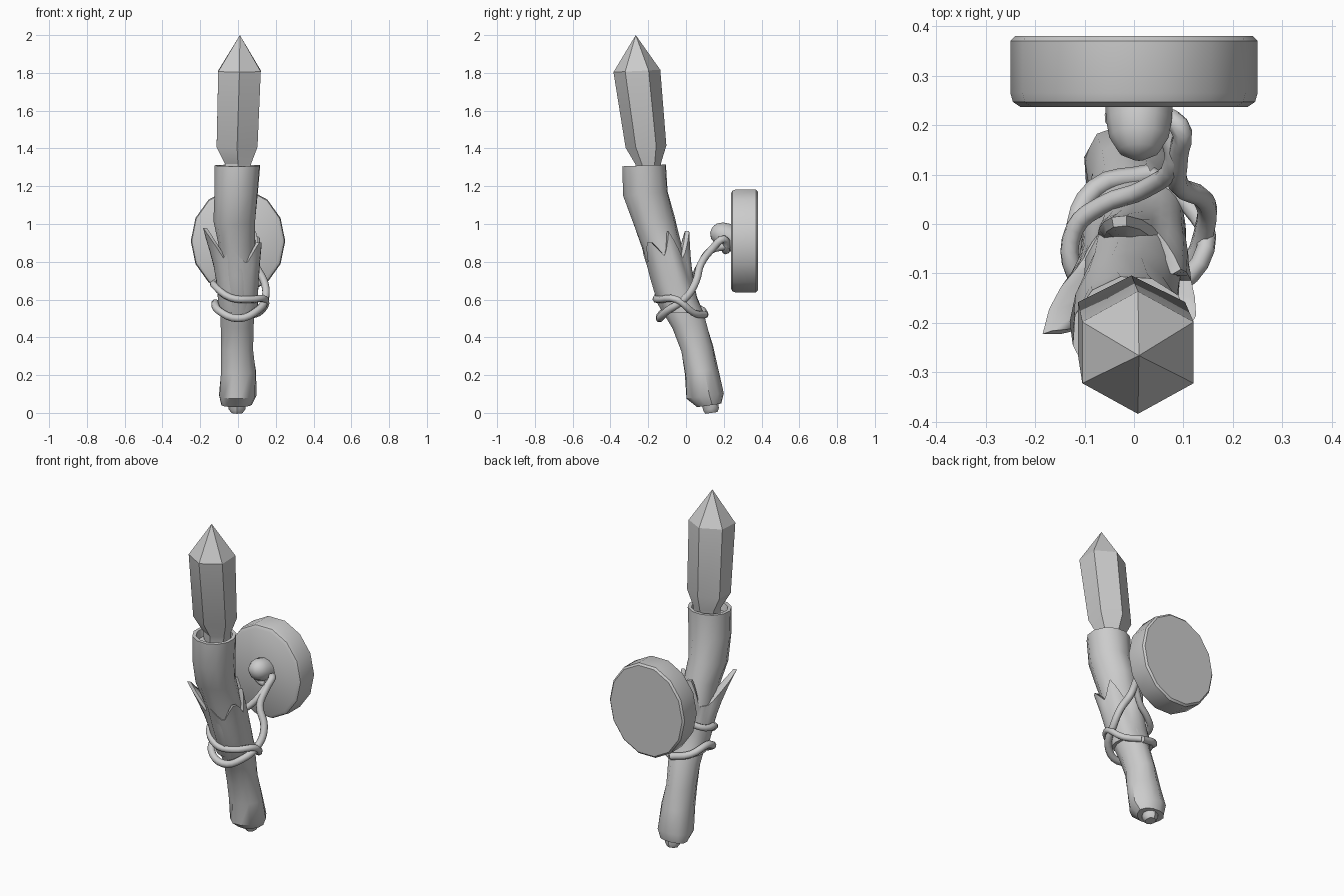
import bpy, bmesh, math
from mathutils import Vector

cube = bpy.data.objects.get("Cube")
if cube:
    bpy.data.objects.remove(cube, do_unlink=True)

grey = bpy.data.materials.new("plain grey")
grey.use_nodes = True
grey.diffuse_color = (0.6, 0.6, 0.6, 1)
grey.node_tree.nodes["Principled BSDF"].inputs["Base Color"].default_value = (0.6, 0.6, 0.6, 1)


def finish(obj, angle):
    obj.data.materials.append(grey)
    bpy.ops.object.select_all(action='DESELECT')
    obj.select_set(True)
    bpy.context.view_layer.objects.active = obj
    bpy.ops.object.shade_smooth_by_angle(angle=math.radians(angle))
    return obj


def loft(name, rings, angle=40, caps=(True, True)):
    """Skin a list of equally long point rings."""
    bm = bmesh.new()
    loops = [[bm.verts.new(p) for p in ring] for ring in rings]
    n = len(loops[0])
    for low, high in zip(loops, loops[1:]):
        for i in range(n):
            j = (i + 1) % n
            bm.faces.new((low[i], low[j], high[j], high[i]))
    if caps[0]:
        bm.faces.new(loops[0][::-1])
    if caps[1]:
        bm.faces.new(loops[-1])
    bmesh.ops.remove_doubles(bm, verts=bm.verts, dist=0.0005)
    bmesh.ops.recalc_face_normals(bm, faces=bm.faces)
    mesh = bpy.data.meshes.new(name)
    bm.to_mesh(mesh)
    bm.free()
    obj = bpy.data.objects.new(name, mesh)
    bpy.context.collection.objects.link(obj)
    return finish(obj, angle)


def oval(n, z, x, y, rx, ry, start=0.0, tilt=0.0, lumps=0.0):
    """One ring; tilt slopes it from front to back."""
    ring = []
    for i in range(n):
        a = start + math.tau * i / n
        k = 1 + lumps * math.sin(3 * a + 9 * z)
        dy = ry * k * math.sin(a)
        ring.append((x + rx * k * math.cos(a), y + dy, z + tilt * dy))
    return ring


# Wooden shaft: z, x, y, rx, ry, slope
shaft = [(0.04, -0.01, 0.125, 0.08, 0.065, 0.15), (0.09, -0.005, 0.103, 0.1, 0.1, 0.15),
         (0.22, 0.0, 0.08, 0.094, 0.088, 0.15), (0.34, -0.005, 0.055, 0.085, 0.085, 0.2),
         (0.47, 0.0, 0.015, 0.088, 0.088, 0.25), (0.6, 0.0, -0.045, 0.098, 0.1, 0.25),
         (0.75, 0.0, -0.09, 0.1, 0.102, 0.25), (0.9, -0.01, -0.135, 0.1, 0.1, 0.25),
         (1.02, -0.02, -0.175, 0.11, 0.11, 0.2), (1.16, -0.01, -0.215, 0.117, 0.12, 0.1),
         (1.31, -0.003, -0.222, 0.123, 0.118, 0.04)]
rings = [oval(12, z, x, y, rx, ry, 0.2, t, 0.06 if z < 1.1 else 0)
         for z, x, y, rx, ry, t in shaft]
# Hollow socket at the top
rings.append(oval(12, 1.31, -0.003, -0.222, 0.102, 0.098, 0.2, 0.04))
rings.append(oval(12, 1.265, -0.003, -0.22, 0.095, 0.09, 0.2, 0.04))
loft("wooden_shaft", rings)

# Nub under the shaft
loft("bottom_nub", [oval(8, 0.0, -0.005, 0.135, 0.03, 0.032, tilt=0.15),
                    oval(8, 0.02, -0.005, 0.132, 0.045, 0.042, tilt=0.15),
                    oval(8, 0.07, -0.005, 0.125, 0.045, 0.042, tilt=0.15)])


def shaft_centre(z):
    for low, high in zip(shaft, shaft[1:]):
        if z <= high[0]:
            t = (z - low[0]) / (high[0] - low[0])
            return low[1] + t * (high[1] - low[1]), low[2] + t * (high[2] - low[2])
    return shaft[-1][1:3]


# Bark sleeve with peeling points: direction, height, flare
points = [(200, 0.18, 0.07), (335, 0.12, 0.045), (95, 0.19, 0.07), (30, 0.16, 0.02), (255, 0.07, 0.0)]


def sleeve_ring(level, inset=0.0):
    ring = []
    for i in range(36):
        a = math.tau * i / 36
        rise = flare = 0.0
        for direction, height, out in points:
            d = (math.degrees(a) - direction + 180) % 360 - 180
            w = max(0, 1 - abs(d) / 34)
            rise = max(rise, height * w)
            flare = max(flare, out * w)
        z = 0.53 + level * (0.27 + rise)
        x, y = shaft_centre(z)
        r = 0.108 + flare * level ** 2 - inset
        r *= 1 + 0.03 * math.sin(4 * a + 8 * z)
        ring.append((x + r * math.cos(a), y + r * math.sin(a), z))
    return ring


loft("bark_sleeve", [sleeve_ring(0, 0.03)] + [sleeve_ring(k / 5) for k in range(6)]
     + [sleeve_ring(1, 0.02), sleeve_ring(0.75, 0.06)], 50, (False, False))

# Six-sided pointed crystal
crystal = [(1.27, 0.0, -0.2, 0.075, 0.065), (1.32, 0.0, -0.2, 0.08, 0.068),
           (1.41, -0.005, -0.212, 0.125, 0.108), (1.81, 0.008, -0.26, 0.13, 0.124),
           (2.0, 0.01, -0.266, 0.0001, 0.0001)]
loft("crystal", [oval(6, z, x, y, rx, ry, math.radians(-90), 0.05)
                 for z, x, y, rx, ry in crystal], 25)

# Round wall plate with softened front rim
plate = [(0.38, 0.96), (0.37, 1.0), (0.265, 1.0), (0.247, 0.98), (0.237, 0.92)]
rings = []
for y, k in plate:
    rings.append([(0.25 * k * math.cos(math.tau * i / 14), y,
                   0.91 + 0.28 * k * math.sin(math.tau * i / 14)) for i in range(14)])
loft("wall_plate", rings, 35)

# Rounded peg leaning up from the plate
axis = Vector((0, -0.9, 0.35)).normalized()
side = Vector((1, 0, 0))
up = side.cross(axis)
rings = []
for d, r in [(-0.02, 0.07), (0.04, 0.066), (0.075, 0.06), (0.105, 0.042), (0.12, 0.015)]:
    c = Vector((0.01, 0.245, 0.925)) + axis * d
    rings.append([c + r * (side * math.cos(math.tau * i / 12) + up * math.sin(math.tau * i / 12))
                  for i in range(12)])
loft("hanging_peg", rings, 60)


# Cords: smooth curves turned into mesh
def cord(name, path, radius):
    data = bpy.data.curves.new(name, 'CURVE')
    data.dimensions = '3D'
    data.bevel_depth = radius
    data.bevel_resolution = 2
    data.resolution_u = 4
    data.use_fill_caps = True
    spline = data.splines.new('BEZIER')
    spline.bezier_points.add(len(path) - 1)
    for p, co in zip(spline.bezier_points, path):
        p.co = co
        p.handle_left_type = p.handle_right_type = 'AUTO'
    obj = bpy.data.objects.new(name, data)
    bpy.context.collection.objects.link(obj)
    bpy.ops.object.select_all(action='DESELECT')
    obj.select_set(True)
    bpy.context.view_layer.objects.active = obj
    bpy.ops.object.convert(target='MESH')
    finish(bpy.context.object, 60)


cord("hanging_cord", [(-0.05, 0.22, 0.9), (0.03, 0.21, 0.86), (0.09, 0.2, 0.92), (0.09, 0.14, 0.87),
                      (0.09, 0.08, 0.79), (0.14, 0.05, 0.69), (0.145, 0.0, 0.61), (0.1, -0.1, 0.54),
                      (0.0, -0.14, 0.5), (-0.1, -0.11, 0.54), (-0.12, -0.03, 0.58),
                      (-0.08, 0.07, 0.55), (0.03, 0.1, 0.52)], 0.021)
cord("binding_cord", [(0.03, 0.1, 0.52), (0.11, 0.04, 0.53), (0.145, -0.05, 0.6), (0.06, -0.14, 0.6),
                      (-0.04, -0.155, 0.61), (-0.12, -0.1, 0.67), (-0.12, -0.01, 0.69),
                      (-0.06, 0.04, 0.72), (0.02, 0.07, 0.77), (0.08, 0.13, 0.86),
                      (0.06, 0.2, 0.88)], 0.019)
